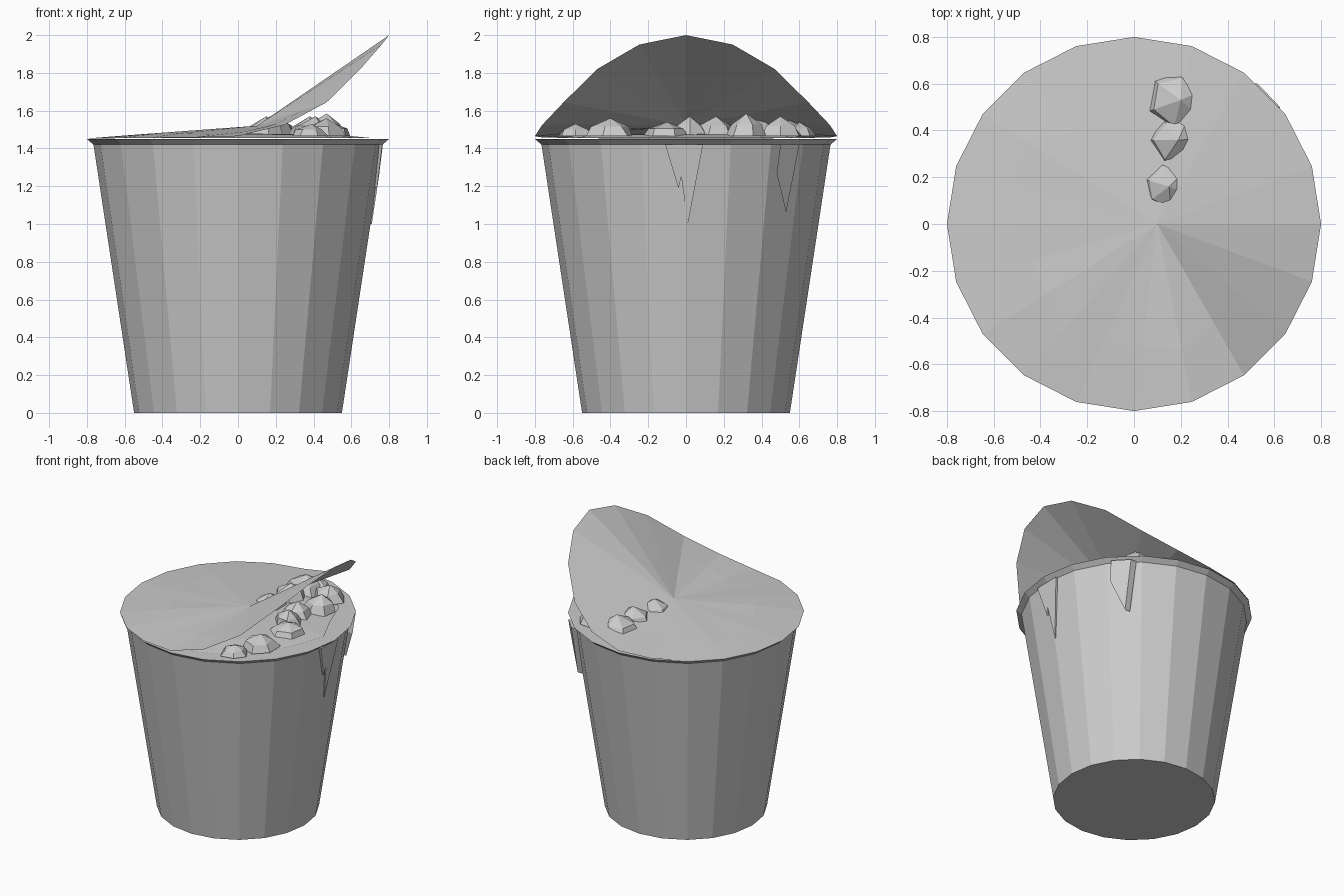
import bpy, bmesh, math, random

if "Cube" in bpy.data.objects:
    bpy.data.objects.remove(bpy.data.objects["Cube"])
random.seed(4)

grey = bpy.data.materials.new("plain grey")
grey.diffuse_color = (0.6, 0.6, 0.6, 1)
grey.use_nodes = True
grey.node_tree.nodes["Principled BSDF"].inputs["Base Color"].default_value = grey.diffuse_color
N = 20


def make(name, verts, faces, recalc=True):
    me = bpy.data.meshes.new(name)
    me.from_pydata(verts, [], faces)
    bm = bmesh.new()
    bm.from_mesh(me)
    if recalc:
        bmesh.ops.recalc_face_normals(bm, faces=bm.faces)
    bm.to_mesh(me)
    bm.free()
    me.materials.append(grey)
    ob = bpy.data.objects.new(name, me)
    bpy.context.collection.objects.link(ob)
    return ob


def polar(r, a, z):
    return (r * math.cos(a), r * math.sin(a), z)


def bridge(a, b, n):
    return [(a + i, a + (i + 1) % n, b + (i + 1) % n, b + i) for i in range(n)]


def angle(i, n=N):
    return 2 * math.pi * i / n


def wall(z):
    return 0.55 + 0.215 * z / 1.42


# tapered cup with flared rim
profile = [(0.55, 0), (0.765, 1.42), (0.8, 1.45)]
verts = [polar(r, angle(i), z) for r, z in profile for i in range(N)]
faces = bridge(0, N, N) + bridge(N, 2 * N, N)
faces += [tuple(reversed(range(N))), tuple(range(2 * N, 3 * N))]
make("cup", verts, faces)

# foil lid: left half lies flat, right half is peeled upward
lift = [2.0, 1.95, 1.82, 1.645, 1.525, 1.465, 1.458, 1.456, 1.454, 1.453, 1.453]
centre = (0.1, 0, 1.52)
outer, inner = [], []
for i in range(N):
    x, y, z = polar(0.8, angle(i), lift[min(i, N - i)])
    outer.append((x, y, z))
    flat = 4 < i < 17
    t = random.uniform(0.6, 0.75) if flat else 0.65
    dz = random.uniform(-0.002, 0.008) if flat else 0
    inner.append(tuple(c + (o - c) * t + (dz if k == 2 else 0)
                       for k, (c, o) in enumerate(zip(centre, (x, y, z)))))
faces = bridge(0, N, N) + [(N + i, N + (i + 1) % N, 2 * N) for i in range(N)]
make("peeled_lid", outer + inner + [centre], faces)

# food surface with an uneven edge
M = 18
verts = [polar(random.uniform(0.64, 0.72), angle(i, M), 1.455) for i in range(M)]
verts += [polar(0.5, angle(i, M), 1.475) for i in range(M)] + [(0.1, 0, 1.48)]
faces = bridge(0, M, M) + [(M + i, M + (i + 1) % M, 2 * M) for i in range(M)]
make("food_surface", verts, faces)

# faceted lumps: x, y, radius, peak height
lumps = [(0.38, -0.585, 0.10, 1.53), (0.46, -0.40, 0.13, 1.56),
         (0.48, -0.10, 0.13, 1.54), (0.40, 0.02, 0.10, 1.57),
         (0.37, 0.16, 0.12, 1.57), (0.46, 0.32, 0.12, 1.585),
         (0.40, 0.50, 0.12, 1.57), (0.24, 0.60, 0.10, 1.54),
         (0.19, 0.53, 0.14, 1.58), (0.18, 0.36, 0.12, 1.58),
         (0.14, 0.16, 0.12, 1.57)]
for k, (x, y, r, top) in enumerate(lumps):
    n = 6
    verts = []
    for s, z in ((1.0, 1.465), (0.75, 1.47 + (top - 1.47) * 0.5)):
        for i in range(n):
            a = angle(i, n) + k * 0.7
            q = r * s * random.uniform(0.85, 1.1)
            verts.append((x + q * math.cos(a), y + q * math.sin(a), z))
    verts.append((x + 0.01, y, top))
    faces = bridge(0, n, n) + [(n + i, n + (i + 1) % n, 2 * n) for i in range(n)]
    make(f"food_lump_{k + 1}", verts, faces + [tuple(reversed(range(n)))])


# pointed drips running down the wall: outline of (y, z), gap from the wall
def drip(name, outline, gap, thick):
    verts = []
    for off in (0, thick):
        for y, z in outline:
            r = wall(z) + gap + off
            verts.append((math.sqrt(r * r - y * y), y, z))
    n = len(outline)
    faces = bridge(0, n, n) + [tuple(range(n)), tuple(range(2 * n - 1, n - 1, -1))]
    make(name, verts, faces)


drip("front_drip", [(-0.11, 1.42), (-0.04, 1.19), (-0.025, 1.25), (0.01, 1.0),
                    (0.09, 1.42)], -0.015, 0.022)
drip("side_drip", [(0.50, 1.42), (0.48, 1.27), (0.53, 1.06), (0.60, 1.42)],
     0.005, 0.03)
